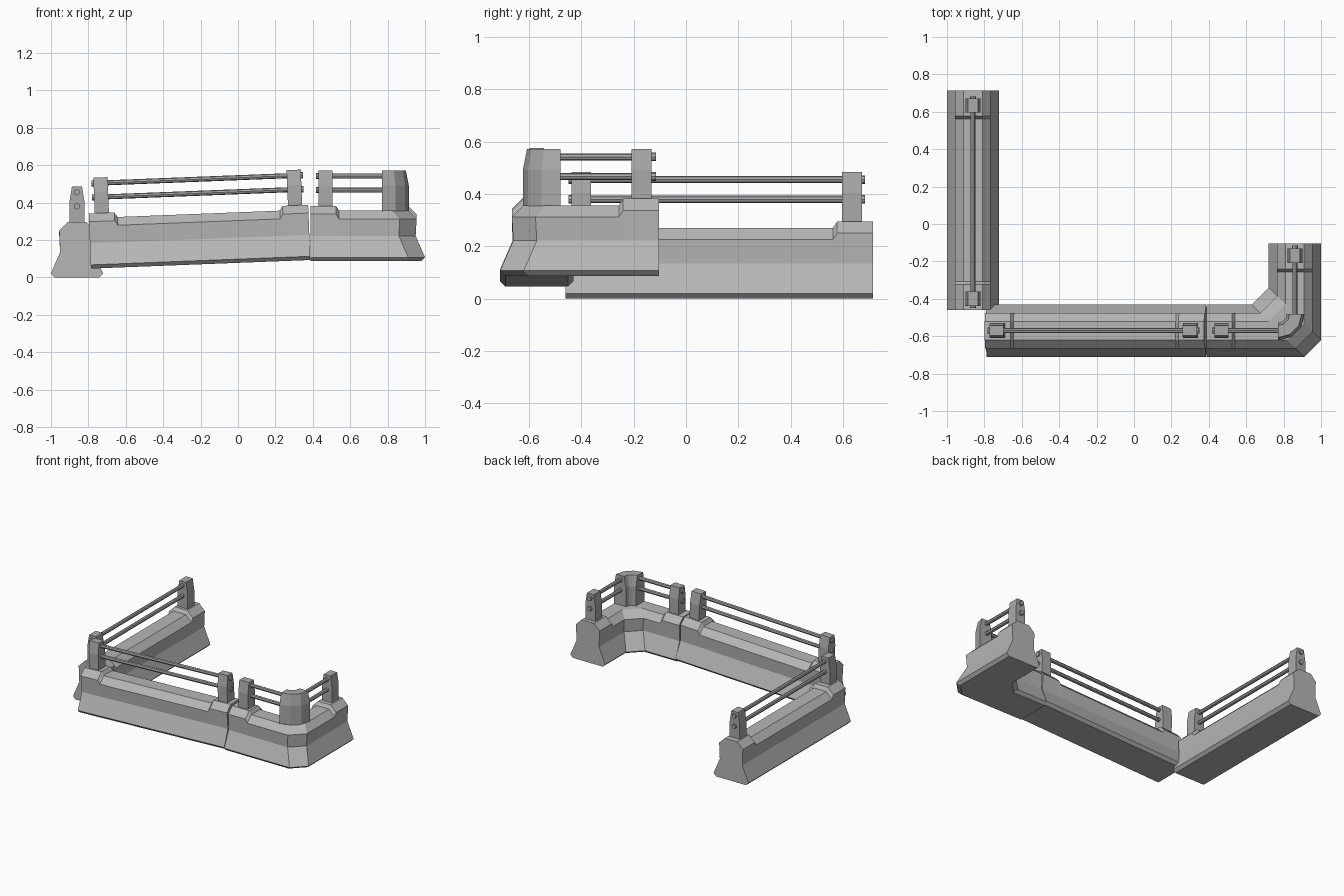
import bpy, bmesh, math
from mathutils import Matrix, Vector

cube = bpy.data.objects.get("Cube")
if cube:
    bpy.data.objects.remove(cube, do_unlink=True)


def make_material(name, grey):
    mat = bpy.data.materials.new(name)
    mat.use_nodes = True
    color = (grey, grey, grey, 1)
    mat.diffuse_color = color
    mat.node_tree.nodes["Principled BSDF"].inputs["Base Color"].default_value = color
    return mat


concrete = make_material("concrete grey", 0.47)
metal = make_material("metal grey", 0.40)

# Half profiles as (half width, height), bottom to top
WALL = [(0.12, 0), (0.14, 0.02), (0.09, 0.135), (0.095, 0.226), (0.05, 0.27)]
POST = [(0.04, 0.26), (0.04, 0.405), (0.027, 0.485)]
RAISE = 0.025
HALF = 0.587
STEP = 0.145
POST_HALF = 0.038
RAIL_HEIGHTS = (0.38, 0.455)


def finish(name, bm, mat, matrix):
    bmesh.ops.recalc_face_normals(bm, faces=bm.faces)
    mesh = bpy.data.meshes.new(name)
    bm.to_mesh(mesh)
    bm.free()
    mesh.materials.append(mat)
    obj = bpy.data.objects.new(name, mesh)
    obj.matrix_world = matrix
    bpy.context.collection.objects.link(obj)
    return obj


def loft(name, half, stations, mat, matrix):
    """Sweep a mirrored half profile; each station is (centre, side direction, lift)."""
    bm = bmesh.new()
    rings = []
    for centre, side, lift in stations:
        top = len(half) - 2 if half is WALL else len(half)
        pts = [(w, z + (lift if i >= len(half) - 2 and top else 0)) for i, (w, z) in enumerate(half)]
        pts += [(-w, z) for w, z in reversed(pts)]
        rings.append([bm.verts.new((centre[0] + side[0] * w, centre[1] + side[1] * w, z))
                      for w, z in pts])
    for a, b in zip(rings, rings[1:]):
        for i in range(len(a)):
            j = (i + 1) % len(a)
            bm.faces.new((a[i], a[j], b[j], b[i]))
    bm.faces.new(rings[0])
    bm.faces.new(rings[-1])
    return finish(name, bm, mat, matrix)


def post(name, centre, along, matrix):
    side = (along[1], -along[0])
    ends = [(centre[0] + along[0] * d, centre[1] + along[1] * d) for d in (-POST_HALF, POST_HALF)]
    loft(name, POST, [(e, side, 0) for e in ends], metal, matrix)


def tube(name, start, end, radius, matrix):
    a, b = Vector(start), Vector(end)
    bm = bmesh.new()
    bmesh.ops.create_cone(bm, cap_ends=True, segments=8, radius1=radius, radius2=radius,
                          depth=(b - a).length)
    turn = (b - a).to_track_quat('Z', 'Y').to_matrix().to_4x4()
    bmesh.ops.transform(bm, verts=bm.verts, matrix=Matrix.Translation((a + b) / 2) @ turn)
    finish(name, bm, metal, matrix)


def rails(name, start, end, matrix, cap_start=True, cap_end=True):
    """Pair of rails with thicker end caps that pass through the posts."""
    for label, z in zip(("lower", "upper"), RAIL_HEIGHTS):
        a, b = Vector((*start, z)), Vector((*end, z))
        step = (b - a).normalized() * 0.04
        tube(f"{name}_{label}_rail", a, b, 0.0135, matrix)
        if cap_start:
            tube(f"{name}_{label}_start_cap", a, a + step, 0.0165, matrix)
        if cap_end:
            tube(f"{name}_{label}_end_cap", b - step, b, 0.0165, matrix)


def straight_barrier(name, matrix, shift=0):
    # Wall with raised ends
    marks = [(-HALF, RAISE), (-HALF + STEP - 0.008, RAISE), (-HALF + STEP + 0.008, 0)]
    marks += [(-s, lift) for s, lift in reversed(marks)]
    loft(f"{name}_wall", WALL, [((s, 0), (0, -1), lift) for s, lift in marks], concrete, matrix)
    # Posts and rails
    for label, s in (("start", -1), ("end", 1)):
        post(f"{name}_{label}_post", (s * 0.517 + shift, 0), (1, 0), matrix)
    rails(name, (-0.566 + shift, 0), (0.566 + shift, 0), matrix)


# Straight barrier along the right side
straight_barrier("side_barrier",
                 Matrix.Translation((-0.861, 0.127, 0)) @ Matrix.Rotation(math.pi / 2, 4, 'Z'), -0.01)

# Tilted straight barrier along the front
straight_barrier("front_barrier",
                 Matrix.Translation((-0.2, -0.57, 0.07)) @ Matrix.Rotation(-0.039, 4, 'Y'))

# Corner barrier, bent with a chamfered turn
lift_up = Matrix.Translation((0, 0, 0.087))
X0, Y0, CX, CY = 0.387, -0.103, 0.86, -0.57
front, left, diagonal = (0, -1), (1, 0), (1, -1)
path = [((X0, CY), front, RAISE),
        ((X0 + STEP - 0.008, CY), front, RAISE),
        ((X0 + STEP + 0.008, CY), front, 0),
        ((CX - 0.09, CY), diagonal, 0),
        ((CX, CY + 0.09), diagonal, 0),
        ((CX, Y0 - STEP - 0.008), left, 0),
        ((CX, Y0 - STEP + 0.008), left, RAISE),
        ((CX, Y0), left, RAISE)]
loft("corner_wall", WALL, path, concrete, lift_up)
post("corner_front_post", (0.468, CY), (1, 0), lift_up)
post("corner_side_post", (CX, -0.17), (0, 1), lift_up)

# Curved pillar at the turn
radius = 0.095
arc = []
for i in range(4):
    t = math.radians(30 * i)
    side = (math.sin(t), -math.cos(t))
    arc.append(((0.77 + radius * side[0], -0.48 + radius * side[1]), side, 0))
loft("corner_pillar", [(w * 1.2, z) for w, z in POST], arc, metal, lift_up)

# Corner rails running into the pillar
rails("corner_front", (0.418, CY), (0.80, CY), lift_up, cap_end=False)
rails("corner_side", (CX, -0.51), (CX, -0.115), lift_up, cap_start=False)
